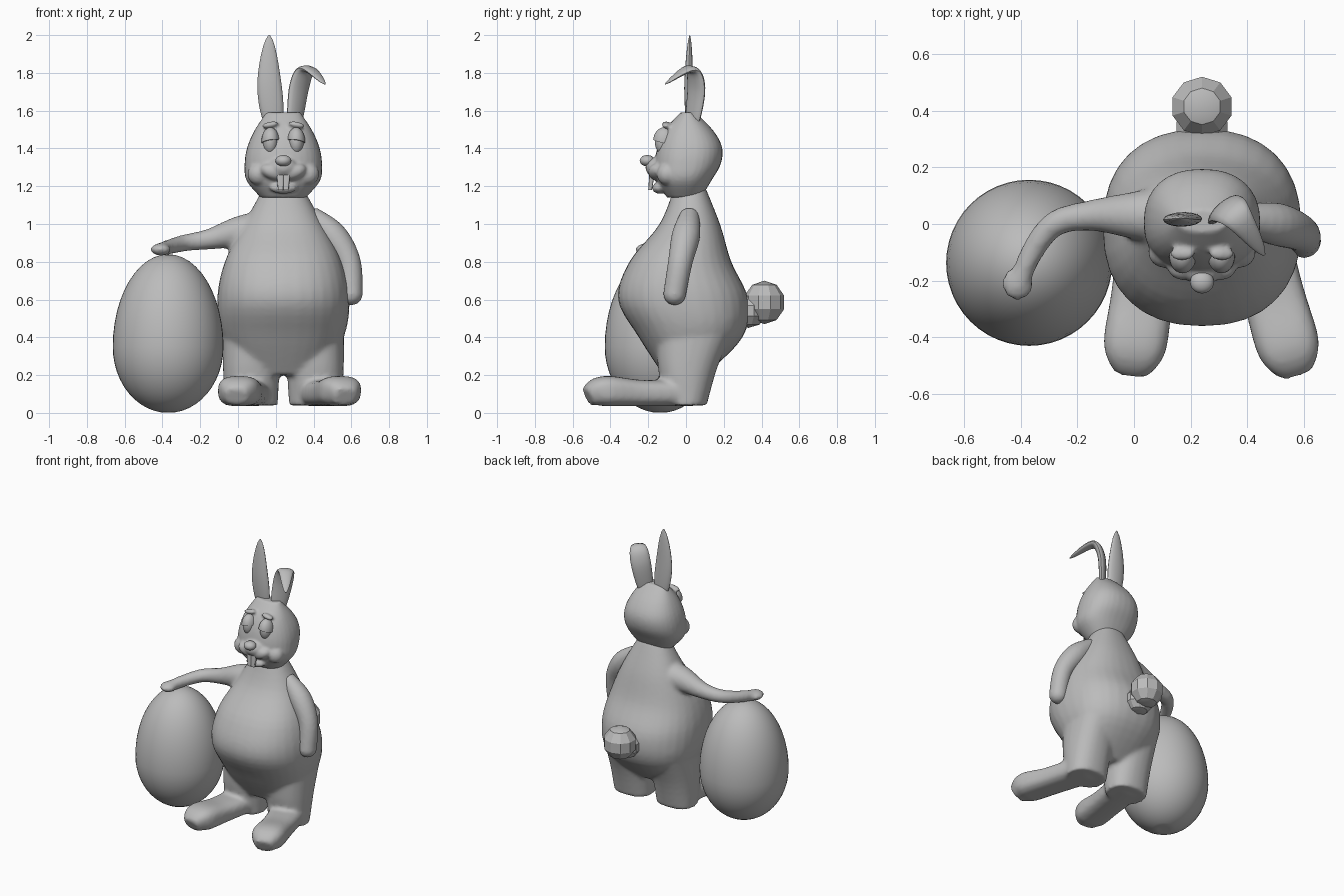
import bpy, bmesh, math
from mathutils import Vector, Matrix

cube = bpy.data.objects.get("Cube")
if cube:
    bpy.data.objects.remove(cube)

GREY = (0.5, 0.5, 0.5, 1)
clay = bpy.data.materials.new("clay grey")
clay.use_nodes = True
clay.diffuse_color = GREY
clay.node_tree.nodes["Principled BSDF"].inputs["Base Color"].default_value = GREY

BACK = Vector((0, 1, 0))
UP = Vector((0, 0, 1))
MID = 0.24  # centre line of the rabbit
SIDES = {"right": -1, "left": 1}


def finish(name, bm, angle=60):
    """Turn a bmesh into a smooth-shaded object with sharp edges kept."""
    bmesh.ops.recalc_face_normals(bm, faces=bm.faces)
    mesh = bpy.data.meshes.new(name)
    bm.to_mesh(mesh)
    bm.free()
    mesh.materials.append(clay)
    part = bpy.data.objects.new(name, mesh)
    bpy.context.collection.objects.link(part)
    bpy.ops.object.select_all(action='DESELECT')
    part.select_set(True)
    bpy.context.view_layer.objects.active = part
    bpy.ops.object.shade_smooth_by_angle(angle=math.radians(angle))
    return part


def fuse(part, voxel, iterations):
    """Melt overlapping pieces of a part into one soft skin."""
    remesh = part.modifiers.new("fuse", 'REMESH')
    remesh.mode = 'VOXEL'
    remesh.voxel_size = voxel
    remesh.use_smooth_shade = True
    soften = part.modifiers.new("soften", 'SMOOTH')
    soften.factor = 0.5
    soften.iterations = iterations


def spline(rows, steps=5):
    """Smooth curve through rows of numbers, with tangents from the neighbours."""
    rows = [Vector(row) for row in rows]
    last = len(rows) - 1
    slope = [(rows[min(i + 1, last)] - rows[max(i - 1, 0)]) / 2 for i in range(last + 1)]
    curve = []
    for i in range(last):
        for k in range(steps):
            t = k / steps
            ease = t * t * (3 - 2 * t)
            curve.append(rows[i].lerp(rows[i + 1], ease)
                         + slope[i] * t * (1 - t) ** 2 - slope[i + 1] * t * t * (1 - t))
    return curve + [rows[last]]


def power_of(value, exponent):
    return math.copysign(abs(value) ** exponent, value)


def skin(bm, points, depth_axis, along=None, power=2, sides=24):
    """Loft sections of (x, y, z, half width, half depth); depth may be left out."""
    rings = []
    for i, point in enumerate(points):
        ahead, behind = points[min(i + 1, len(points) - 1)], points[max(i - 1, 0)]
        tangent = along or (ahead - behind).to_3d().normalized() \
            if along else Vector((ahead - behind)[:3]).normalized()
        across = depth_axis.cross(tangent).normalized()
        deep = tangent.cross(across)
        ring = []
        for k in range(sides):
            turn = math.tau * k / sides
            ring.append(bm.verts.new(
                Vector(point[:3])
                + across * point[3] * power_of(math.cos(turn), 2 / power)
                + deep * point[-1] * power_of(math.sin(turn), 2 / power)))
        rings.append(ring)
    for low, high in zip(rings, rings[1:]):
        for k in range(sides):
            bm.faces.new((low[k - 1], low[k], high[k], high[k - 1]))
    bm.faces.new(rings[0])
    bm.faces.new(rings[-1])


def ball(bm, centre, radii, segments=24, tilt=0):
    place = Matrix.Translation(centre) @ Matrix.Rotation(tilt, 4, 'Y') @ Matrix.Diagonal((*radii, 1))
    bmesh.ops.create_uvsphere(bm, u_segments=segments, v_segments=segments // 2,
                              radius=1, matrix=place)


def stack(bm, base, step, rows):
    """Loft evenly spaced level sections of (half width, front y, back y)."""
    sections = [(MID, (front + back) / 2, base + step * i, width, (back - front) / 2)
                for i, (width, front, back) in enumerate(rows)]
    skin(bm, spline(sections), BACK, UP, power=2.3, sides=32)


def limb(bm, rows, depth_axis):
    """Round limb of (x, y, z, radius) with a rounded end."""
    skin(bm, spline(rows), depth_axis)
    *end, radius = rows[-1]
    ball(bm, end, [radius] * 3)


def ear(name, path, depth_axis):
    """Leaf-shaped ear along a path, hollowed on its front face."""
    bm = bmesh.new()
    curve = spline(path, 6)
    points = []
    for i, place in enumerate(curve):
        leaf = math.sin(math.pi * (0.25 + 0.74 * i / (len(curve) - 1))) ** 0.8
        points.append(Vector((*place, 0.066 * leaf, 0.025 * leaf)))
    skin(bm, points, depth_axis, sides=16)
    finish(name, bm, 35)


# Egg: two half ellipsoids sharing the widest ring, with a dimple underneath
bm = bmesh.new()
WIDEST = 0.35
ball(bm, (-0.37, -0.137, WIDEST), (0.293, 0.293, 0.49), 48)
for v in bm.verts:
    if v.co.z < WIDEST:
        v.co.z = WIDEST + (v.co.z - WIDEST) * WIDEST / 0.49
        if v.co.z < 0.001:
            v.co.z += 0.015
finish("egg", bm)

# Body: torso, legs, feet and the outstretched arm fused together
bm = bmesh.new()
stack(bm, 0.2, 0.2, [(0.2, -0.12, 0.1), (0.32, -0.25, 0.3), (0.35, -0.36, 0.33),
                     (0.31, -0.3, 0.24), (0.21, -0.14, 0.18), (0.1, -0.06, 0.1)])
for s in SIDES.values():
    hip = MID + s * 0.17
    leg = [(hip, 0.06, 0.5, 0.15, 0.22), (hip, 0.01, 0.25, 0.15, 0.16), (hip, 0, 0.04, 0.14, 0.11)]
    skin(bm, spline(leg), BACK, UP, power=2.3)
    foot = [(hip + (0.12 * s + 0.04) * f, 0.03 - 0.55 * f, 0.035 + h, w, h)
            for f, w, h in [(0, 0.12, 0.07), (0.5, 0.11, 0.07), (0.85, 0.11, 0.08), (1, 0.06, 0.05)]]
    skin(bm, spline(foot), UP, power=2.8)
limb(bm, [(0.2, 0.03, 0.95, 0.12), (0.03, 0.03, 0.96, 0.09), (-0.15, 0.03, 0.92, 0.055),
          (-0.28, 0, 0.9, 0.045), (-0.36, -0.1, 0.88, 0.04), (-0.41, -0.22, 0.865, 0.035)], UP)
ball(bm, (-0.41, -0.21, 0.865), (0.055, 0.06, 0.032))
fuse(finish("body", bm), 0.014, 5)

# Hanging arm resting against the side
bm = bmesh.new()
limb(bm, [(0.38, 0.02, 1.05, 0.05), (0.5, 0, 0.94, 0.075), (0.585, -0.03, 0.8, 0.065),
          (0.6, -0.06, 0.63, 0.06)], BACK)
fuse(finish("hanging_arm", bm), 0.01, 3)

# Tail: faceted puff on a short root
bm = bmesh.new()
ball(bm, (MID, 0.415, 0.585), (0.115, 0.11, 0.115), 10)
ball(bm, (MID, 0.33, 0.54), (0.1, 0.1, 0.09), 10)
finish("tail", bm, 25)

# Head with muzzle, cheeks, brows and lower lip
bm = bmesh.new()
stack(bm, 1.14, 0.09, [(0.12, -0.1, 0.08), (0.195, -0.155, 0.135), (0.205, -0.165, 0.185),
                       (0.19, -0.15, 0.19), (0.15, -0.11, 0.14), (0.09, -0.03, 0.05)])
ball(bm, (MID, -0.155, 1.3), (0.075, 0.06, 0.055))
ball(bm, (MID, -0.14, 1.19), (0.07, 0.04, 0.03))
for s in SIDES.values():
    ball(bm, (MID + s * 0.055, -0.155, 1.275), (0.07, 0.045, 0.04), tilt=-s * 0.35)
    ball(bm, (MID + s * 0.13, -0.1, 1.265), (0.06, 0.055, 0.06))
    ball(bm, (MID + s * 0.07, -0.105, 1.525), (0.045, 0.025, 0.016), tilt=s * 0.2)
fuse(finish("head", bm), 0.01, 3)

# Nose
bm = bmesh.new()
ball(bm, (MID, -0.205, 1.335), (0.042, 0.04, 0.03))
finish("nose", bm)

# Eyes with drooping lids, and the two front teeth
for side, s in SIDES.items():
    centre = Vector((MID + s * 0.068, -0.115, 1.435))
    bm = bmesh.new()
    ball(bm, centre, (0.04, 0.05, 0.07))
    finish(side + "_eye", bm)

    bm = bmesh.new()
    ball(bm, centre, (0.048, 0.06, 0.077))
    cut = bmesh.ops.bisect_plane(bm, geom=bm.verts[:] + bm.edges[:] + bm.faces[:],
                                 plane_co=centre, plane_no=(s * 0.15, 0.2, 1), clear_inner=True)
    rim = [item for item in cut["geom_cut"] if isinstance(item, bmesh.types.BMEdge)]
    bmesh.ops.contextual_create(bm, geom=rim)
    finish(side + "_eyelid", bm)

    bm = bmesh.new()
    tooth = [(MID + s * 0.017, -0.18, 1.265, 0.019, 0.014), (MID + s * 0.014, -0.19, 1.18, 0.014, 0.01)]
    skin(bm, spline(tooth), BACK, UP, power=4)
    finish(side + "_tooth", bm)

# Ears: one upright, the other flopping forward and outward
ear("upright_ear", [(0.185, 0.02, 1.55), (0.165, 0.015, 1.76), (0.165, 0.02, 2)], BACK)
ear("folded_ear", [(0.3, 0.035, 1.55), (0.325, 0.055, 1.73), (0.37, 0.02, 1.82),
                   (0.46, -0.11, 1.74)], Vector((-2, 3, 3)))
